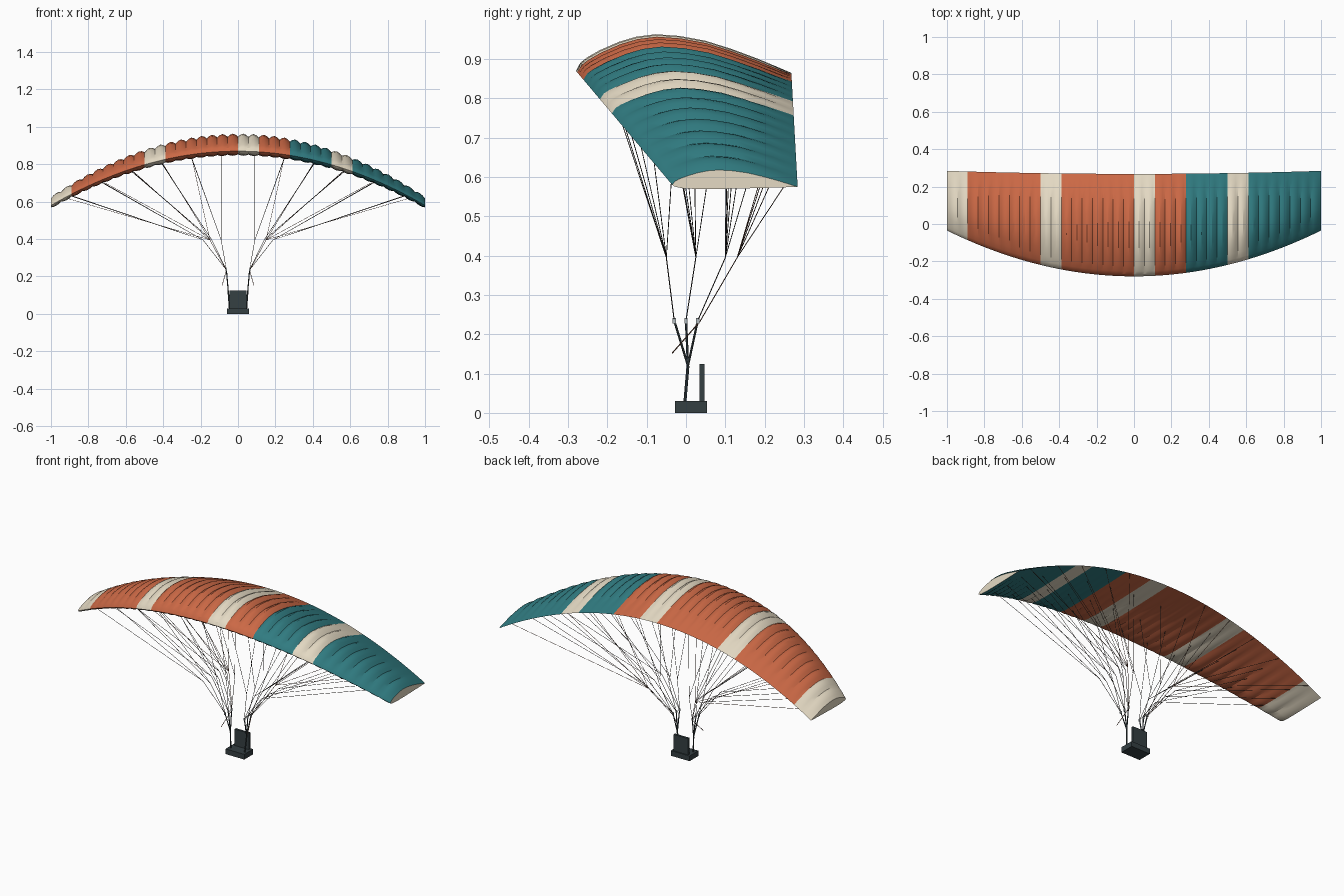
import bpy, bmesh, math
from mathutils import Vector, Matrix

if "Cube" in bpy.data.objects:
    bpy.data.objects.remove(bpy.data.objects["Cube"])


def material(name, rgb):
    m = bpy.data.materials.new(name)
    m.diffuse_color = (*rgb, 1)
    m.use_nodes = True
    m.node_tree.nodes["Principled BSDF"].inputs["Base Color"].default_value = m.diffuse_color
    return m


CREAM = material("cream_fabric", (0.78, 0.70, 0.55))
ORANGE = material("orange_fabric", (0.60, 0.14, 0.06))
TEAL = material("teal_fabric", (0.03, 0.20, 0.22))
DARK = material("dark_webbing", (0.035, 0.05, 0.055))
LINE = material("line_cord", (0.06, 0.05, 0.045))
BROWN = material("brake_cord", (0.12, 0.05, 0.03))
STEEL = material("link_metal", (0.45, 0.5, 0.52))

CELLS, SUB = 36, 4
# Aerofoil: (chord fraction, share of full height)
UPPER = [(0, 0), (.02, .22), (.05, .36), (.11, .56), (.2, .79), (.28, .93), (.37, 1),
         (.48, .96), (.6, .84), (.72, .63), (.84, .38), (.93, .17), (1, 0)]
LOWER = [(.85, .25), (.6, .6), (.4, .85), (.2, 1), (.08, .85), (.02, .45)]


def wing_point(x, u, height):
    """Point at span x and chord fraction u, raised off the chord line."""
    front, back = -0.28 + 0.245 * x * x, 0.268 + 0.016 * x * x
    return Vector((x, front + (back - front) * u, 0.87 - 0.29 * x * x - 0.005 * u + height))


def section(x, puff):
    chord = 0.548 - 0.229 * x * x
    top = chord * (0.145 - 0.02 * x * x)
    pts = [wing_point(x, u, s * (top + 0.016 * puff * chord / 0.55)) for u, s in UPPER]
    pts += [wing_point(x, u, -s * (0.03 * chord + 0.007 * puff)) for u, s in LOWER]
    return pts


def finish(name, bm, mats, angle=None):
    bmesh.ops.recalc_face_normals(bm, faces=bm.faces)
    me = bpy.data.meshes.new(name)
    bm.to_mesh(me)
    bm.free()
    for m in mats:
        me.materials.append(m)
    ob = bpy.data.objects.new(name, me)
    bpy.context.collection.objects.link(ob)
    if angle:
        bpy.ops.object.select_all(action='DESELECT')
        ob.select_set(True)
        bpy.context.view_layer.objects.active = ob
        bpy.ops.object.shade_smooth_by_angle(angle=math.radians(angle))
    return ob


# Canopy: inflated cells with coloured stripes and closed tips
STRIPES = [(2, 0), (9, 1), (11, 0), (18, 1), (20, 0), (23, 1), (27, 2), (29, 0), (36, 2)]
bm = bmesh.new()
rings = []
for i in range(CELLS * SUB + 1):
    x = -1 + 2 * i / (CELLS * SUB)
    puff = math.sin(math.pi * (i % SUB) / SUB)
    rings.append([bm.verts.new(p) for p in section(x, puff)])
for i, (a, b) in enumerate(zip(rings, rings[1:])):
    colour = next(c for end, c in STRIPES if i // SUB < end)
    for k in range(len(a)):
        j = (k + 1) % len(a)
        bm.faces.new((a[k], a[j], b[j], b[k])).material_index = colour
for ring in (rings[0], rings[-1]):
    bm.faces.new(ring).material_index = 0
finish("canopy", bm, [CREAM, ORANGE, TEAL], 25)


def add_tube(bm, a, b, r, sides=5):
    a, b = Vector(a), Vector(b)
    d = b - a
    mat = Matrix.Translation((a + b) / 2) @ d.to_track_quat('Z', 'Y').to_matrix().to_4x4()
    bmesh.ops.create_cone(bm, cap_ends=True, segments=sides, radius1=r, radius2=r,
                          depth=d.length, matrix=mat)


def add_box(bm, lo, hi):
    lo, hi = Vector(lo), Vector(hi)
    mat = Matrix.Translation((lo + hi) / 2) @ Matrix.Diagonal((*(hi - lo), 1))
    bmesh.ops.create_cube(bm, size=1, matrix=mat)


# Line groups: riser-top y, junction y, chord fraction on the canopy
GROUPS = [(-0.03, -0.05, .14), (0, 0.025, .40), (0.03, 0.10, .70)]
# Junction x and the span positions it fans out to
FANS = [(0.09, (0.09, 0.25)), (0.14, (0.41, 0.57)), (0.187, (0.73, 0.89))]
BRAKE_FANS = [(0.15, (0.25, 0.41, 0.57, 0.73, 0.92))]

for side, s in (("left", -1), ("right", 1)):
    lines, brakes, risers, links = (bmesh.new() for _ in range(4))
    hub = (s * 0.052, 0.005, 0.12)

    # Risers and links
    add_tube(risers, (s * 0.045, -0.003, 0.025), hub, 0.004, 6)
    for top_y, mid_y, u in GROUPS:
        top = (s * 0.062, top_y, 0.235)
        add_tube(risers, hub, top, 0.003, 6)
        add_box(links, (s * 0.062 - .004, top_y - .004, 0.228),
                (s * 0.062 + .004, top_y + .004, 0.241))
        # Suspension lines
        for jx, spans in FANS:
            knot = (s * jx, mid_y, 0.395)
            add_tube(lines, top, knot, 0.0013)
            for x in spans:
                drop = -0.028 * (0.548 - 0.229 * x * x) * (.9 if u < .5 else .45)
                add_tube(lines, knot, wing_point(s * x, u, drop), 0.0011)

    # Brake lines to the trailing edge, with handle end
    pulley = (s * 0.062, 0.035, 0.232)
    add_tube(brakes, (s * 0.085, -0.035, 0.152), pulley, 0.0016)
    for jx, spans in BRAKE_FANS:
        knot = (s * jx, 0.13, 0.395)
        add_tube(brakes, pulley, knot, 0.0013)
        for x in spans:
            add_tube(brakes, knot, wing_point(s * x, 0.99, 0), 0.0011)

    finish(side + "_suspension_lines", lines, [LINE])
    finish(side + "_brake_lines", brakes, [BROWN])
    finish(side + "_risers", risers, [DARK])
    finish(side + "_riser_links", links, [STEEL])

# Harness seat and backrest
bm = bmesh.new()
add_box(bm, (-0.06, -0.028, 0), (0.06, 0.053, 0.03))
finish("seat", bm, [DARK])
bm = bmesh.new()
add_box(bm, (-0.046, 0.034, 0.028), (0.046, 0.047, 0.125))
finish("backrest", bm, [DARK])
